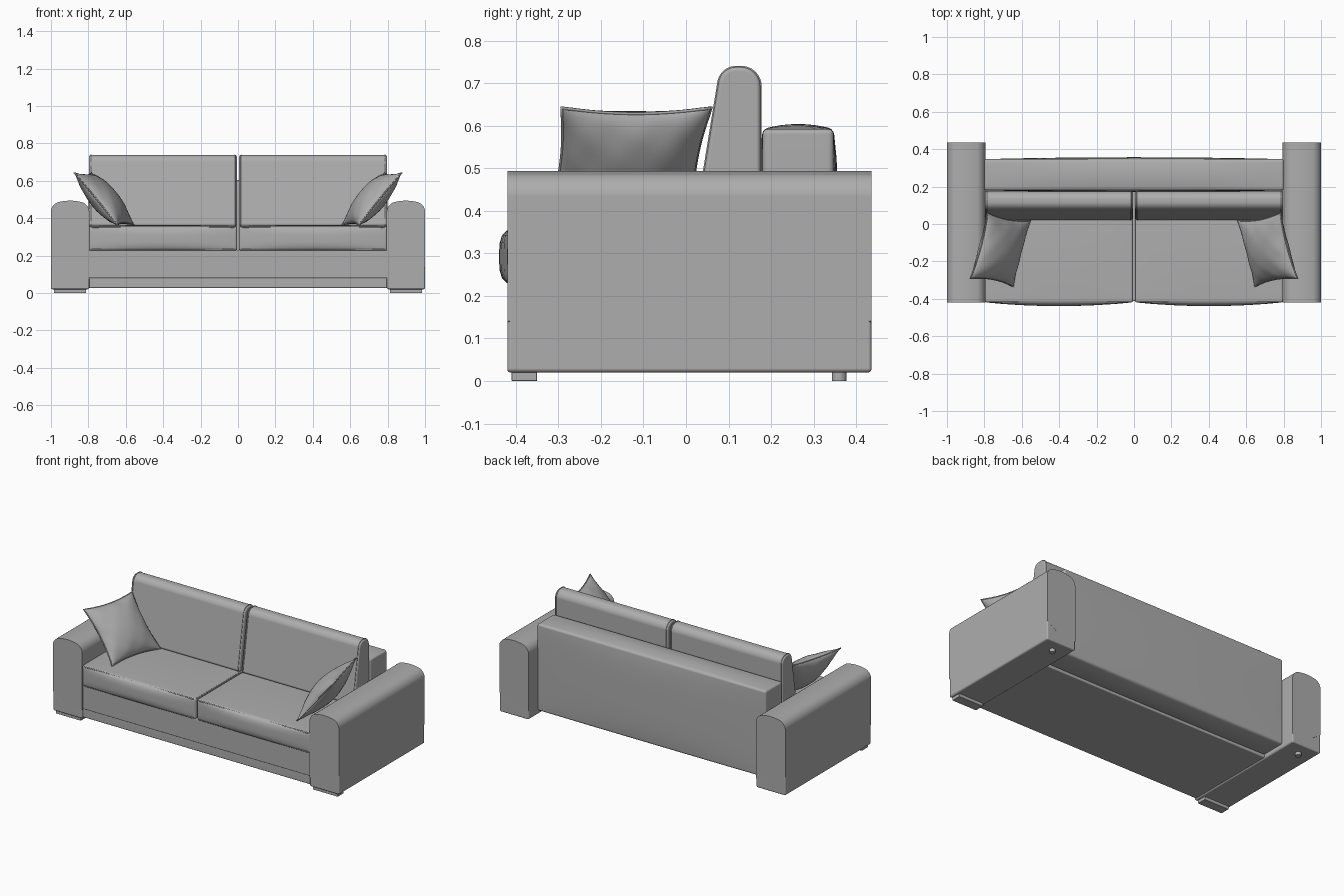
import bpy, bmesh, math
from mathutils import Vector, Matrix

if "Cube" in bpy.data.objects:
    bpy.data.objects.remove(bpy.data.objects["Cube"], do_unlink=True)

fabric = bpy.data.materials.new("grey fabric")
fabric.use_nodes = True
GREY = (0.42, 0.42, 0.42, 1)
fabric.diffuse_color = GREY
fabric.node_tree.nodes["Principled BSDF"].inputs["Base Color"].default_value = GREY


def finish(name, bm, bevel=0.0, segments=3):
    """Bevel the hard edges, then make a smooth shaded object."""
    bmesh.ops.recalc_face_normals(bm, faces=bm.faces)
    if bevel:
        hard = [e for e in bm.edges if len(e.link_faces) == 2
                and e.calc_face_angle() > math.radians(35)]
        bmesh.ops.bevel(bm, geom=hard, offset=bevel, segments=segments,
                        profile=0.5, affect='EDGES', clamp_overlap=True)
    mesh = bpy.data.meshes.new(name)
    bm.to_mesh(mesh)
    bm.free()
    mesh.materials.append(fabric)
    obj = bpy.data.objects.new(name, mesh)
    bpy.context.collection.objects.link(obj)
    bpy.ops.object.select_all(action='DESELECT')
    obj.select_set(True)
    bpy.context.view_layer.objects.active = obj
    bpy.ops.object.shade_smooth_by_angle(angle=math.radians(40))
    obj.modifiers.new("even shading", 'WEIGHTED_NORMAL').keep_sharp = True
    return obj


def rounded(corners, steps=8):
    """Outline with each corner (a, b, radius) replaced by an arc."""
    out = []
    for i, (a, b, r) in enumerate(corners):
        p = Vector((a, b))
        if not r:
            out.append(p)
            continue
        d0 = (Vector(corners[i - 1][:2]) - p).normalized()
        d1 = (Vector(corners[(i + 1) % len(corners)][:2]) - p).normalized()
        half = d0.angle(d1) / 2
        centre = p + (d0 + d1).normalized() * r / math.sin(half)
        start = p + d0 * r / math.tan(half) - centre
        end = p + d1 * r / math.tan(half) - centre
        for k in range(steps + 1):
            t = k / steps
            out.append(centre + (start * (1 - t) + end * t).normalized() * r)
    return out


def extrude(name, outline, place, lo, hi, bevel):
    """Extrude a 2D outline from lo to hi; place maps (a, b, depth) to 3D."""
    bm = bmesh.new()
    rings = [[bm.verts.new(place(p.x, p.y, d)) for p in outline] for d in (lo, hi)]
    n = len(outline)
    for ring in rings:
        bm.faces.new(ring)
    for i in range(n):
        j = (i + 1) % n
        bm.faces.new((rings[0][i], rings[0][j], rings[1][j], rings[1][i]))
    return finish(name, bm, bevel)


def soft_box(name, lo, hi, bevel, puff=(0, 0, 0)):
    """Box whose sides swell outward by puff along each axis."""
    lo, hi = Vector(lo), Vector(hi)
    centre, half = (lo + hi) / 2, (hi - lo) / 2
    bm = bmesh.new()
    bmesh.ops.create_cube(bm, size=2)
    if any(puff):
        bmesh.ops.subdivide_edges(bm, edges=bm.edges[:], cuts=7, use_grid_fill=True)
    for v in bm.verts:
        c = v.co.copy()
        for a in range(3):
            pos = centre[a] + c[a] * half[a]
            if abs(c[a]) > 0.999:
                b, d = (a + 1) % 3, (a + 2) % 3
                pos += math.copysign(puff[a], c[a]) * (1 - c[b] ** 4) * (1 - c[d] ** 2)
            v.co[a] = pos
    return finish(name, bm, bevel)


def piping(name, points, radius=0.004):
    """Thin closed welt along a path."""
    curve = bpy.data.curves.new(name, 'CURVE')
    curve.dimensions = '3D'
    curve.bevel_depth = radius
    curve.bevel_resolution = 1
    spline = curve.splines.new('POLY')
    spline.points.add(len(points) - 1)
    for sp, p in zip(spline.points, points):
        sp.co = (*p, 1)
    spline.use_cyclic_u = True
    curve.materials.append(fabric)
    obj = bpy.data.objects.new(name, curve)
    bpy.context.collection.objects.link(obj)


def pillow(name, side):
    """Throw pillow leaning on an arm, pinched at the corners."""
    u_axis = Vector((-0.09, 0.345, 0)).normalized()
    v_axis = Vector((0.22, 0.04, 0.27)).normalized()
    n_axis = u_axis.cross(v_axis).normalized()
    centre = Vector((0.715, -0.137, 0.502))
    size, thick, n = 0.182, 0.068, 28

    def spot(u, v, face):
        pu = u * size * (1 - 0.1 * (1 - v * v))
        pv = v * size * (1 - 0.1 * (1 - u * u))
        edge = max(abs(u), abs(v))
        fold = 1 + 0.09 * edge ** 2 * math.sin(9 * u + 2 * v) * math.cos(8 * v - u)
        h = face * thick * fold * (max(0, (1 - u * u) * (1 - v * v))) ** 0.55
        p = centre + u_axis * pu + v_axis * pv + n_axis * h
        return Vector((p.x * side, p.y, p.z))

    bm = bmesh.new()
    for face in (-1, 1):
        grid = [[bm.verts.new(spot(math.sin(math.pi * (i / n - 0.5)),
                                   math.sin(math.pi * (j / n - 0.5)), face))
                 for j in range(n + 1)] for i in range(n + 1)]
        for i in range(n):
            for j in range(n):
                bm.faces.new((grid[i][j], grid[i + 1][j], grid[i + 1][j + 1], grid[i][j + 1]))
    bmesh.ops.remove_doubles(bm, verts=bm.verts[:], dist=0.0002)
    finish(name, bm)
    ts = [k / 8 - 1 for k in range(16)]
    rim = ([(t, -1) for t in ts] + [(1, t) for t in ts]
           + [(-t, 1) for t in ts] + [(-1, -t) for t in ts])
    piping(name + "_piping", [spot(u, v, 1) for u, v in rim])


# Seat base and plinth
soft_box("plinth", (-0.8, -0.412, 0.027), (0.8, 0.19, 0.083), 0.006)
soft_box("seat_base", (-0.8, -0.412, 0.079), (0.8, 0.19, 0.23), 0.006)

# Back frame
soft_box("back_frame", (-0.8, 0.18, 0.045), (0.8, 0.347, 0.592), 0.012, (0, 0.01, 0.012))

# Shared outlines
back_outline = rounded([(0.02, 0.355, 0.015), (0.175, 0.355, 0.01),
                        (0.175, 0.738, 0.045), (0.082, 0.738, 0.042)])
seam = [(0.795, 0.08), (0.87, 0.082), (0.91, 0.09), (0.945, 0.105), (0.975, 0.125), (1.0, 0.145)]
lap = 0.004

for side, label in ((-1, "right"), (1, "left")):
    def along_y(a, b, d, s=side):
        return (a * s, d, b)

    def along_x(a, b, d, s=side):
        return (d * s, a, b)

    # Arm in two panels that meet at a curved seam
    lower = rounded([(x, z + lap, 0) for x, z in seam] + [(1.0, 0.02, 0.01), (0.795, 0.02, 0.01)])
    upper = rounded([(x, z - lap, 0) for x, z in seam]
                    + [(1.0, 0.475, 0.055), (0.9, 0.503, 0.25), (0.795, 0.475, 0.055)])
    extrude(label + "_arm_lower", lower, along_y, -0.42, 0.436, 0.008)
    extrude(label + "_arm_upper", upper, along_y, -0.42, 0.436, 0.008)

    # Feet
    xs = sorted((0.812 * side, 0.985 * side))
    soft_box(label + "_front_foot", (xs[0], -0.41, 0), (xs[1], -0.35, 0.025), 0.002)
    bm = bmesh.new()
    bmesh.ops.create_cone(bm, cap_ends=True, segments=24, radius1=0.017, radius2=0.017,
                          depth=0.03, matrix=Matrix.Translation((0.9 * side, 0.36, 0.015)))
    finish(label + "_back_foot", bm)

    # Seat cushion with welts along its upper and lower edges
    xs = sorted((0.005 * side, 0.797 * side))
    soft_box(label + "_seat_cushion", (xs[0], -0.419, 0.226), (xs[1], 0.06, 0.358),
             0.012, (0, 0.02, 0.005))
    for level, z in (("upper", 0.352), ("lower", 0.232)):
        path = rounded([(0.009, -0.417, 0.02), (0.793, -0.417, 0.02),
                        (0.793, 0.05, 0.02), (0.009, 0.05, 0.02)])
        piping(f"{label}_seat_{level}_piping", [(p.x * side, p.y, z) for p in path])

    # Back cushion with welts round both ends
    extrude(label + "_back_cushion", back_outline, along_x, 0.006, 0.797, 0.014)
    for end, x in (("inner", 0.017), ("outer", 0.786)):
        piping(f"{label}_back_{end}_piping", [along_x(p.x, p.y, x) for p in back_outline], 0.003)

    pillow(label + "_throw_pillow", side)
